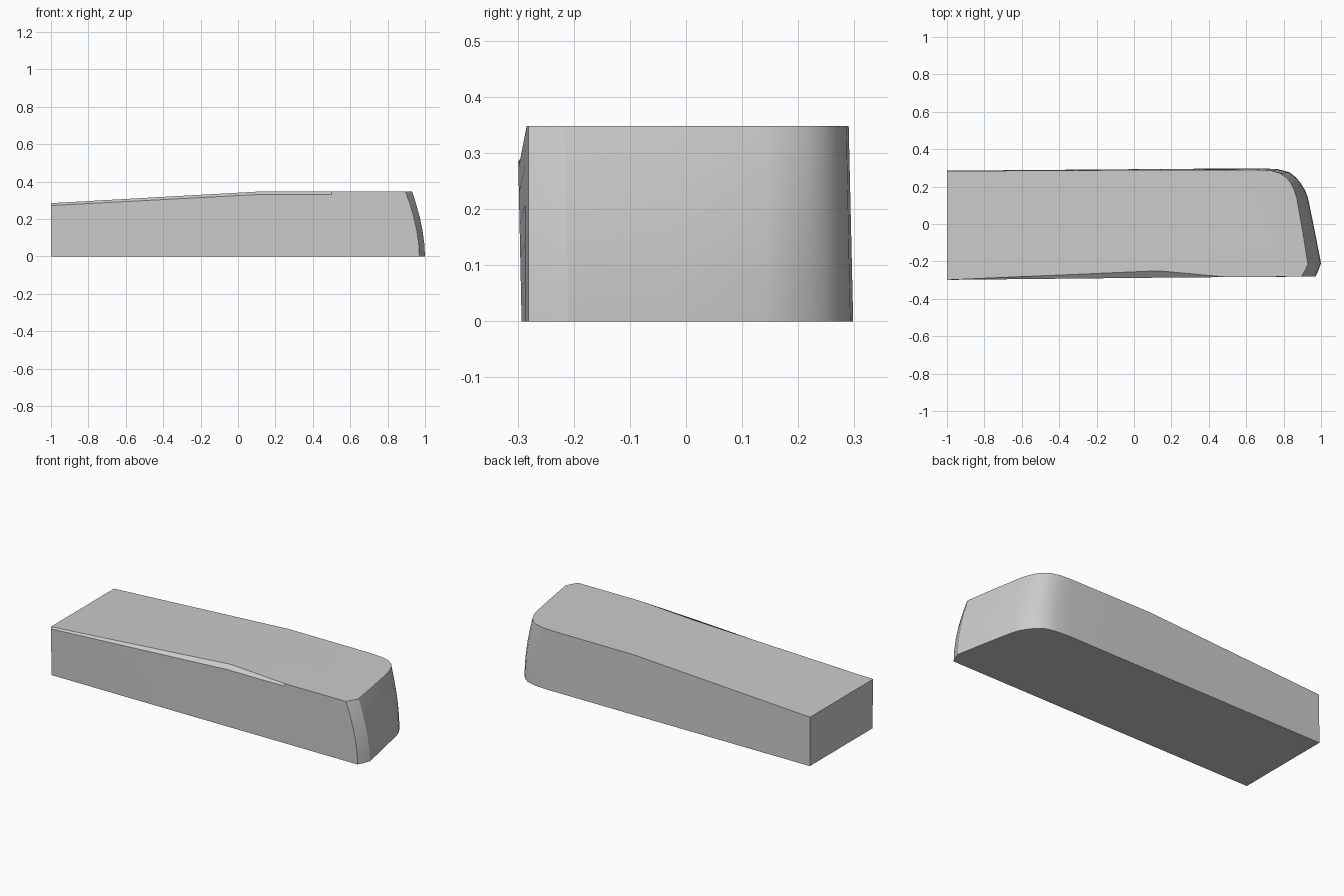
import bpy, bmesh, math

cube = bpy.data.objects.get("Cube")
if cube:
    bpy.data.objects.remove(cube)

# Neutral grey finish
grey = bpy.data.materials.new("plain grey")
grey.use_nodes = True
colour = (0.6, 0.6, 0.6, 1)
grey.diffuse_color = colour
grey.node_tree.nodes["Principled BSDF"].inputs["Base Color"].default_value = colour

HEIGHT, LOW_END, CREST = 0.348, 0.285, 0.13

# Plan outlines, anticlockwise from the low end's front corner
base = [(-1, -0.293), (CREST, -0.287), (0.5, -0.284), (0.97, -0.281),
        (0.985, -0.25), (1, -0.21), (0.965, -0.03), (0.93, 0.14),
        (0.915, 0.18), (0.89, 0.22), (0.865, 0.25), (0.83, 0.277),
        (0.77, 0.293), (0.68, 0.298), (CREST, 0.294), (-1, 0.285)]
roof = [(-1, -0.299), (CREST, -0.287), (0.5, -0.284), (0.895, -0.281),
        (0.913, -0.25), (0.93, -0.215), (0.9, -0.03), (0.87, 0.14),
        (0.857, 0.18), (0.838, 0.22), (0.815, 0.248), (0.78, 0.272),
        (0.73, 0.286), (0.65, 0.29), (CREST, 0.289), (-1, 0.283)]


def top_height(x):
    ramp = (min(x, CREST) + 1) / (CREST + 1)
    return LOW_END + (HEIGHT - LOW_END) * ramp


# Body: stacked outlines with a curved nose and a sloping roof
bm = bmesh.new()
rings = []
for t in (0, 0.2, 0.4, 0.6, 0.8, 0.955, 1):
    ring = []
    for i, ((x0, y0), (x1, y1)) in enumerate(zip(base, roof)):
        x = x0 + (x1 - x0) * t ** 1.8
        y = y0 + (y1 - y0) * t
        if i == 1 and t == 1:
            y = -0.25  # shallow bevel along the front roof edge
        ring.append(bm.verts.new((x, y, t * top_height(x0))))
    rings.append(ring)

for low, high in zip(rings, rings[1:]):
    for i in range(len(low)):
        j = (i + 1) % len(low)
        bm.faces.new((low[i], low[j], high[j], high[i]))

# Underside, sloping roof and level roof
bm.faces.new(rings[0][::-1])
top = rings[-1]
bm.faces.new((top[0], top[1], top[-2], top[-1]))
bm.faces.new(top[1:-1])
bmesh.ops.recalc_face_normals(bm, faces=bm.faces)

mesh = bpy.data.meshes.new("tapered_block")
bm.to_mesh(mesh)
bm.free()
body = bpy.data.objects.new("tapered_block", mesh)
bpy.context.collection.objects.link(body)
mesh.materials.append(grey)

bpy.ops.object.select_all(action="DESELECT")
body.select_set(True)
bpy.context.view_layer.objects.active = body
bpy.ops.object.shade_smooth_by_angle(angle=math.radians(30))
